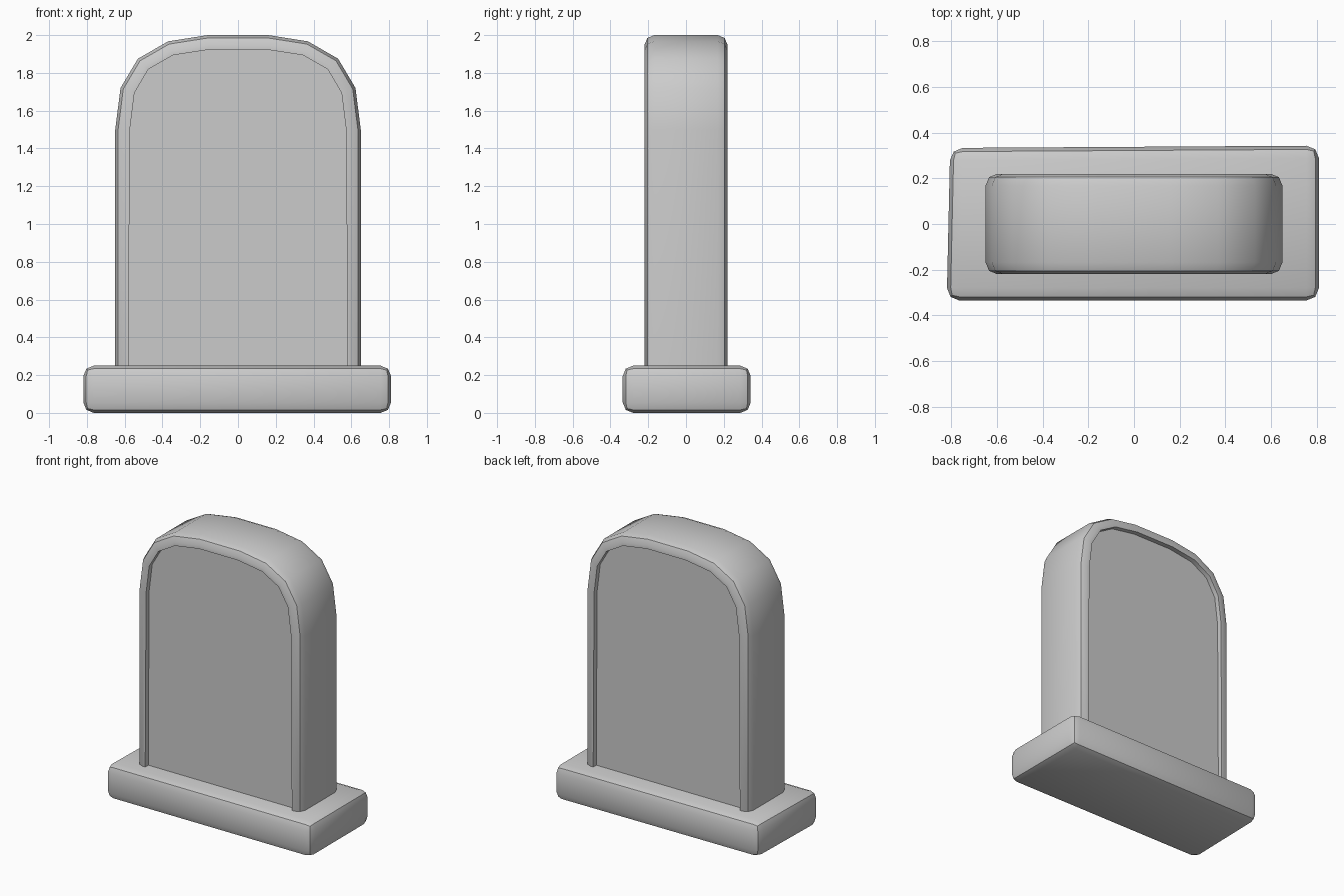
import bpy, bmesh, math

if "Cube" in bpy.data.objects:
    bpy.data.objects.remove(bpy.data.objects["Cube"])


def finish(bm, name):
    bmesh.ops.recalc_face_normals(bm, faces=bm.faces)
    mesh = bpy.data.meshes.new(name)
    bm.to_mesh(mesh)
    bm.free()
    obj = bpy.data.objects.new(name, mesh)
    bpy.context.collection.objects.link(obj)
    bpy.ops.object.select_all(action='DESELECT')
    bpy.context.view_layer.objects.active = obj
    obj.select_set(True)
    bpy.ops.object.shade_smooth_by_angle(angle=math.radians(32))
    return obj


def prism(points, direction):
    bm = bmesh.new()
    face = bm.faces.new([bm.verts.new(p) for p in points])
    ext = bmesh.ops.extrude_face_region(bm, geom=[face])
    moved = [v for v in ext['geom'] if isinstance(v, bmesh.types.BMVert)]
    bmesh.ops.translate(bm, verts=moved, vec=direction)
    bmesh.ops.recalc_face_normals(bm, faces=bm.faces)
    return bm


# Plinth: slightly uneven block with rounded edges
bm = prism([(-0.82, -0.335, 0), (0.81, -0.335, 0),
            (0.81, 0.343, 0), (-0.805, 0.333, 0)], (0, 0, 0.25))
bmesh.ops.bevel(bm, geom=bm.edges[:], offset=0.055, segments=2,
                profile=0.5, affect='EDGES')
finish(bm, "plinth")

# Upright slab: arched profile with rounded front and back rims
half = [(0.65, 0.08), (0.65, 1.5), (0.622, 1.72),
        (0.53, 1.875), (0.37, 1.967), (0.16, 2.0)]
outline = half + [(-x, z) for x, z in reversed(half)]
bm = prism([(x, -0.22, z) for x, z in outline], (0, 0.44, 0))
rims = [e for e in bm.edges if abs(e.verts[0].co.y - e.verts[1].co.y) < 0.01]
bmesh.ops.bevel(bm, geom=rims, offset=0.052, segments=2,
                profile=0.5, affect='EDGES')

# Recessed panels on both faces
bm.normal_update()
panels = [f for f in bm.faces if abs(f.normal.y) > 0.99 and f.calc_area() > 1]
bmesh.ops.inset_individual(bm, faces=panels, thickness=0.025)
for panel in panels:
    inward = -panel.normal * 0.035
    new = bmesh.ops.extrude_discrete_faces(bm, faces=[panel])['faces'][0]
    bmesh.ops.translate(bm, verts=new.verts[:], vec=inward)
finish(bm, "headstone_slab")
